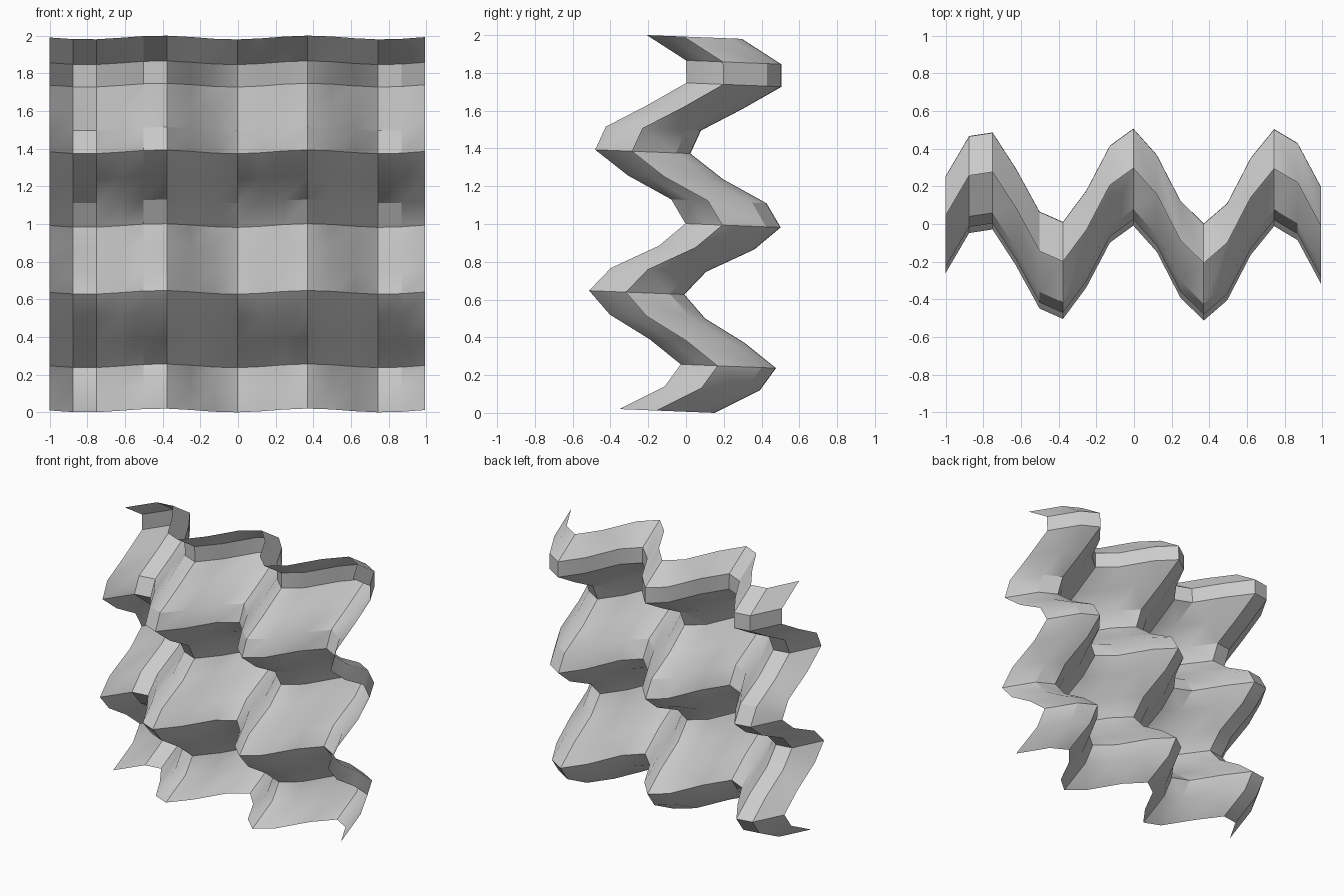
import bpy, math

if "Cube" in bpy.data.objects:
    bpy.data.objects.remove(bpy.data.objects["Cube"])

# Corrugated sheet: a vertical wave profile swept along a horizontal wave
COLS = 17

# vertical profile, (depth y, height z)
side_profile = [(-.10, .01), (.14, .13), (.225, .247), (.06, .38), (-.15, .51),
                (-.26, .637), (-.145, .757), (.11, .875), (.25, .992),
                (.175, 1.12), (-.055, 1.247), (-.228, 1.383), (-.172, 1.505),
                (.05, 1.62), (.255, 1.737), (.253, 1.856), (.045, 1.99)]


def cross_wave(x):
    return 0.253 * math.cos(8 * (x + 0.018))


verts, faces = [], []
for y, z in side_profile:
    for i in range(COLS):
        x = -1 + 1.993 * i / (COLS - 1)
        a = cross_wave(x)
        # the sheet leans a little, so depth also shifts height
        verts.append((x, y + a, z - 0.04 * a))
for r in range(len(side_profile) - 1):
    for i in range(COLS - 1):
        k = r * COLS + i
        faces.append((k, k + 1, k + COLS + 1, k + COLS))

mesh = bpy.data.meshes.new("wavy_sheet")
mesh.from_pydata(verts, [], faces)
mesh.update()
sheet = bpy.data.objects.new("wavy_sheet", mesh)
bpy.context.collection.objects.link(sheet)

# plain grey
grey = bpy.data.materials.new("light grey")
grey.diffuse_color = (0.6, 0.6, 0.6, 1)
grey.use_nodes = True
grey.node_tree.nodes["Principled BSDF"].inputs["Base Color"].default_value = grey.diffuse_color
mesh.materials.append(grey)

# smooth along the gentle bends, sharp at the crests
bpy.context.view_layer.objects.active = sheet
sheet.select_set(True)
bpy.ops.object.shade_smooth_by_angle(angle=math.radians(30))
